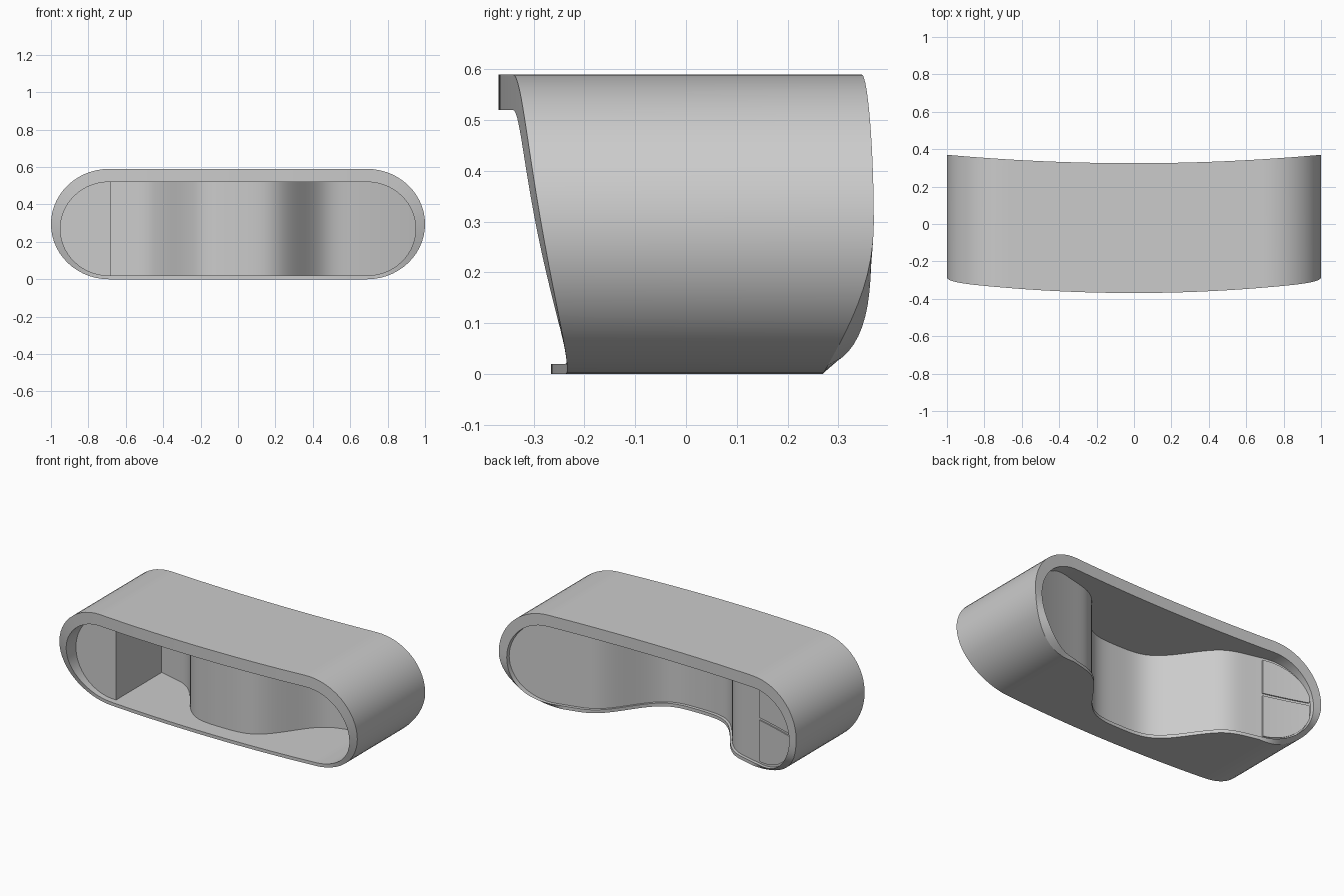
import bpy, bmesh
from math import sin, cos, pi, exp, sqrt

if "Cube" in bpy.data.objects:
    bpy.data.objects.remove(bpy.data.objects["Cube"])


# Depth profile of the inner wall, with a nose recess in the middle
def wall_y(x):
    return 0.17 + 0.19 * x * x - 0.31 * exp(-(x / 0.367) ** 4)


# Bulged, leaning front edge; t runs 0 (bottom) to 1 (top)
def front_y(x, t):
    z = 0.59 * t
    return -0.266 - 0.361 * z + 0.316 * z * z + 0.06 * x * x


# Concave back edge, following the nose recess along the bottom
def back_y(x, t, inner):
    top = 0.325 + 0.045 * x * x
    bottom = wall_y(x) + 0.02
    if not inner:
        bottom = min(bottom, 0.27)
    g = 1 - max(0, 1 - 2 * t) ** 2
    return bottom + (top - bottom) * g


# Stadium outline as (x, z, t)
def stadium(half, rx, z0, z1, n_line=60, n_arc=28):
    rz, zc, s = (z1 - z0) / 2, (z1 + z0) / 2, half - rx
    pts = []
    for side in (1, -1):
        for i in range(n_arc):
            a = -pi / 2 + pi * i / n_arc
            pts.append((side * (s + rx * cos(a)), zc + side * rz * sin(a)))
        for i in range(n_line):
            pts.append((side * (s - 2 * s * i / n_line), zc + side * rz))
    return [(x, z, (z - z0) / (z1 - z0)) for x, z in pts]


def finish(name, bm):
    bmesh.ops.recalc_face_normals(bm, faces=bm.faces)
    me = bpy.data.meshes.new(name)
    bm.to_mesh(me)
    bm.free()
    ob = bpy.data.objects.new(name, me)
    bpy.context.collection.objects.link(ob)
    bpy.ops.object.select_all(action='DESELECT')
    bpy.context.view_layer.objects.active = ob
    ob.select_set(True)
    bpy.ops.object.shade_smooth_by_angle(angle=0.5)
    return ob


# Bridge successive closed or open loops of equal length
def skin(bm, loops):
    n = len(loops[0])
    for a, b in zip(loops, loops[1:] + loops[:1]):
        for i in range(n):
            j = (i + 1) % n
            bm.faces.new((a[i], a[j], b[j], b[i]))


# Outer shell: outside, front rim, inside and back rim
bm = bmesh.new()
outer = stadium(1.0, 0.31, 0.0, 0.59)
inner = stadium(0.95, 0.26, 0.02, 0.52)
loops = [
    [bm.verts.new((x, back_y(x, t, False), z)) for x, z, t in outer],
    [bm.verts.new((x, front_y(x, t), z)) for x, z, t in outer],
    [bm.verts.new((x, front_y(x, t), z)) for x, z, t in inner],
    [bm.verts.new((x, back_y(x, t, True), z)) for x, z, t in inner],
]
skin(bm, loops)
finish("outer_shell", bm)


# Slab cut to the inner opening, with given front and back depth curves
def slab(name, xs, front, back, grow=0.003, lo=-1, hi=1):
    bm = bmesh.new()
    rows = []
    for x in xs:
        d = min(1, max(0, abs(x) - 0.69) / 0.26)
        h = max(0.001, (0.25 + grow) * sqrt(1 - d * d))
        z0, z1 = max(lo, 0.27 - h), min(hi, 0.27 + h)
        z1 = max(z1, z0 + 0.001)
        rows.append([bm.verts.new(p) for p in (
            (x, front(x), z0), (x, front(x), z1),
            (x, back(x), z1), (x, back(x), z0))])
    for a, b in zip(rows, rows[1:]):
        skin_n = len(a)
        for i in range(skin_n):
            j = (i + 1) % skin_n
            bm.faces.new((a[i], a[j], b[j], b[i]))
    bm.faces.new(rows[0])
    bm.faces.new(rows[-1])
    return finish(name, bm)


left_arc = [-0.69 - 0.26 * cos(pi / 2 * i / 20) for i in range(20)]
middle = [-0.69 + 1.38 * i / 80 for i in range(81)]
right_arc = [-x for x in reversed(left_arc)]

# Curved inner wall
slab("inner_wall", left_arc + middle + right_arc,
     lambda x: wall_y(x) - 0.02, wall_y)

# Compartment filling the left end of the front
slab("side_compartment", left_arc + [-0.68],
     lambda x: -0.2, lambda x: wall_y(x) - 0.015)

# Two thin cover panels on the back of the compartment
panel_xs = [x + 0.012 for x in left_arc if x < -0.70] + [-0.68]
for name, lo, hi in (("upper_panel", 0.30, 1), ("lower_panel", -1, 0.285)):
    xs = [x for x in panel_xs if x > -0.94]
    slab(name, xs, lambda x: wall_y(x) - 0.005,
         lambda x: wall_y(x) + 0.007, -0.015, lo, hi)
